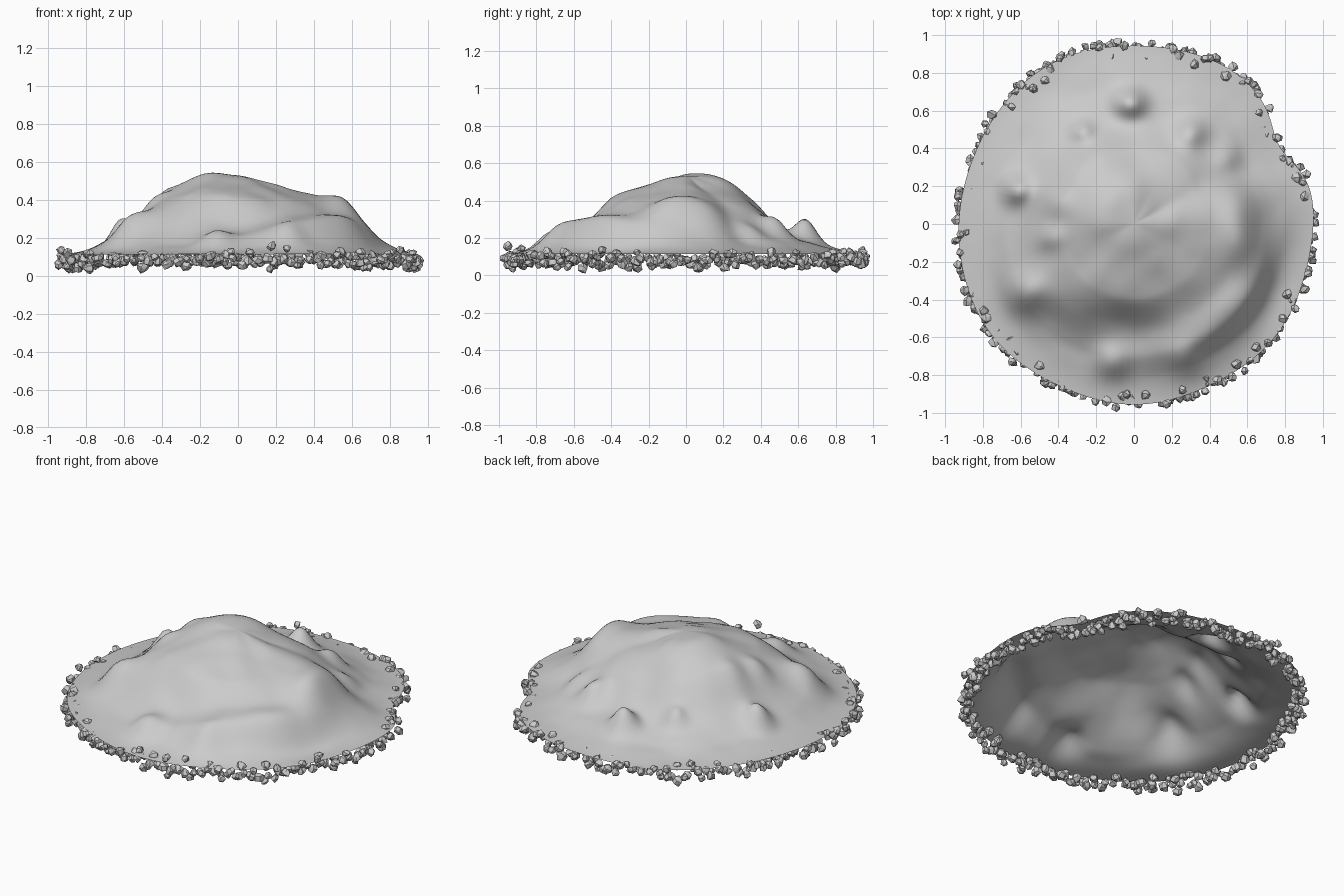
import bpy, bmesh, math, random
from mathutils import Vector, noise

if "Cube" in bpy.data.objects:
    bpy.data.objects.remove(bpy.data.objects["Cube"])

random.seed(7)

# Mound heights: one row per 30 degrees, sampled at these radii
RADII = [0, 0.2, 0.4, 0.55, 0.7, 0.82, 0.95]
ROWS = [
    [.48, .43, .40, .24, .15], [.46, .39, .30, .19, .14], [.47, .37, .23, .17, .13],
    [.51, .34, .22, .17, .14], [.53, .40, .24, .17, .13], [.54, .44, .29, .18, .14],
    [.53, .42, .29, .19, .14], [.50, .42, .33, .22, .14], [.49, .43, .31, .19, .14],
    [.48, .41, .26, .20, .14], [.48, .40, .32, .29, .17], [.47, .41, .34, .29, .14],
]
# Boulders under the surface: x, y, height, spread
BUMPS = [
    (-.02, .64, .12, .055), (.30, .48, .08, .055), (-.27, .49, .06, .04),
    (.50, .35, .03, .05), (-.62, .18, .10, .05), (-.45, -.07, .04, .05),
    (-.57, -.36, .07, .07), (-.12, -.73, .06, .065), (.28, -.72, .04, .06),
    (.58, -.10, .03, .07), (-.40, .10, .03, .06),
]


def cubic(a, b, c, d, t):
    return b + 0.5 * t * (c - a + t * (2*a - 5*b + 4*c - d + t * (3*(b - c) + d - a)))


def row_height(i, r):
    h = [.53] + ROWS[i % 12] + [.115]
    k = max(j for j in range(6) if RADII[j] <= r)
    t = min(1, (r - RADII[k]) / (RADII[k + 1] - RADII[k]))
    before = h[k - 1] if k else h[1]
    return cubic(before, h[k], h[k + 1], h[min(k + 2, 6)], t)


def rim(a):
    def dent(deg, width, depth):
        d = (math.degrees(a) - deg + 180) % 360 - 180
        return depth * math.exp(-(d / width) ** 2)
    return .95 - dent(28, 11, .075) - dent(165, 22, .035) + dent(55, 12, .01) + .006 * math.sin(7 * a)


def height(x, y, f):
    a = math.atan2(y, x) % (2 * math.pi)
    s = a / (math.pi / 6)
    i = int(s)
    r = f * .95
    z = cubic(*[row_height(i + k, r) for k in (-1, 0, 1, 2)], s - i)
    z += sum(h * math.exp(-((x - bx)**2 + (y - by)**2) / (2 * w * w)) for bx, by, h, w in BUMPS)
    fade = min(1, (1 - f) * 5)
    return z + fade * .01 * noise.fractal(Vector((x * 4, y * 4, 2)), 1.0, 2.0, 2)


def make_object(name, bm, smooth):
    mesh = bpy.data.meshes.new(name)
    bm.to_mesh(mesh)
    bm.free()
    for p in mesh.polygons:
        p.use_smooth = smooth
    ob = bpy.data.objects.new(name, mesh)
    bpy.context.collection.objects.link(ob)
    return ob


# Mound: open polar shell
bm = bmesh.new()
SEG, RINGS = 144, 56
centre = bm.verts.new((0, 0, height(0, 0, 0)))
prev = None
for j in range(1, RINGS + 1):
    f = j / RINGS
    ring = []
    for i in range(SEG):
        a = 2 * math.pi * i / SEG
        x, y = f * rim(a) * math.cos(a), f * rim(a) * math.sin(a)
        ring.append(bm.verts.new((x, y, height(x, y, f))))
    for i in range(SEG):
        n = (i + 1) % SEG
        if prev:
            bm.faces.new((prev[i], ring[i], ring[n], prev[n]))
        else:
            bm.faces.new((centre, ring[i], ring[n]))
    prev = ring
make_object("mound", bm, True)

# Rim rubble: small chunky faceted stones
bm = bmesh.new()
COUNT = 300
for i in range(COUNT):
    a = 2 * math.pi * (i + random.uniform(-.8, .8)) / COUNT
    r = rim(a) + random.uniform(-.06, .024)
    c = Vector((r * math.cos(a), r * math.sin(a), max(.037, random.gauss(.085, .022))))
    size = random.uniform(.022, .031)
    turn = Vector([random.gauss(0, 1) for _ in range(3)]).to_track_quat('Z', 'Y')
    pts = []
    for k in range(14):
        # evenly spread directions, jittered, give a rounded hull
        h = 1 - (2 * k + 1) / 14
        w, q = math.sqrt(1 - h * h), k * 2.4
        d = turn @ Vector((w * math.cos(q), w * math.sin(q), h))
        pts.append(bm.verts.new(c + d * size * random.uniform(.75, 1.2)))
    hull = bmesh.ops.convex_hull(bm, input=pts)
    loose = {v for v in hull["geom_interior"] + hull["geom_unused"] if isinstance(v, bmesh.types.BMVert)}
    bmesh.ops.delete(bm, geom=list(loose), context='VERTS')
make_object("rim_stones", bm, False)
